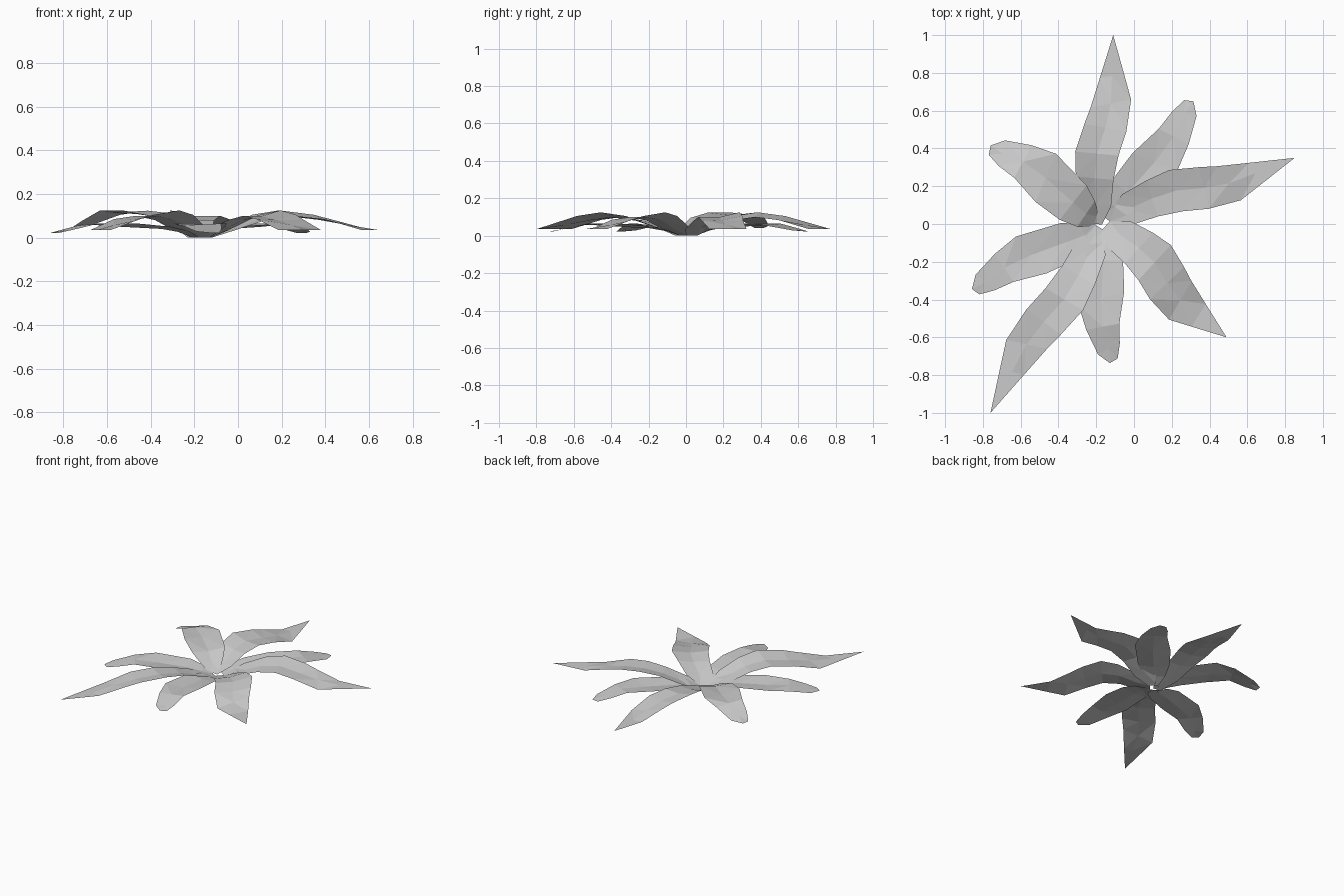
import bpy
import bmesh
from mathutils import Vector

cube = bpy.data.objects.get("Cube")
if cube:
    bpy.data.objects.remove(cube, do_unlink=True)

grey = bpy.data.materials.new("leaf_grey")
grey.use_nodes = True
colour = (0.6, 0.6, 0.6, 1)
grey.diffuse_color = colour
shader = next(n for n in grey.node_tree.nodes if n.type == "BSDF_PRINCIPLED")
shader.inputs["Base Color"].default_value = colour
shader.inputs["Roughness"].default_value = 0.9

# Each station: left (along, out, height), right (along, out, height)
POINTED = [
    ((0, .03, 0), (0, .03, 0)),
    ((.10, .10, .05), (.10, .07, .035)),
    ((.24, .13, .105), (.24, .07, .08)),
    ((.37, .145, .125), (.37, .085, .10)),
    ((.52, .11, .105), (.50, .115, .085)),
    ((.61, .085, .08), (.67, .125, .035)),
    ((.77, .05, .035), (.80, .076, .035)),
    ((1, 0, .035), (1, 0, .035)),
]
ROUNDED = [
    ((0, .03, 0), (0, .03, 0)),
    ((.10, .07, .03), (.10, .08, .035)),
    ((.24, .09, .05), (.22, .12, .055)),
    ((.47, .085, .065), (.55, .162, .065)),
    ((.71, .047, .065), (.74, .13, .055)),
    ((.86, .042, .04), (.93, .077, .028)),
    ((.97, .025, .022), (1, .018, .022)),
]


def make_leaf(name, stations, base, tip, width=1.0, lift=1.0):
    """Build a thin creased blade running from base to tip."""
    base, tip = Vector(base), Vector(tip)
    axis = tip - base
    side = Vector((axis.y, -axis.x)).normalized()

    def place(along, out, height):
        p = base + axis * along + side * out * width
        return Vector((p.x, p.y, height * lift))

    bm = bmesh.new()
    rows = []
    for (ul, vl, zl), (ur, vr, zr) in stations:
        left, right = place(ul, -vl, zl), place(ur, vr, zr)
        if vl + vr == 0:
            rows.append([bm.verts.new(left)] * 3)
            continue
        mid = (left + right) / 2
        if 0 < ul < 0.6:
            mid.z -= 0.06 * (vl + vr)
        rows.append([bm.verts.new(p) for p in (left, mid, right)])
    for a, b in zip(rows, rows[1:]):
        for i in range(2):
            corners = [a[i], a[i + 1], b[i + 1], b[i]]
            bm.faces.new(list(dict.fromkeys(corners)))
    bmesh.ops.triangulate(bm, faces=bm.faces[:])
    for face in bm.faces:
        face.normal_update()
        if face.normal.z < 0:
            face.normal_flip()
    mesh = bpy.data.meshes.new(name)
    bm.to_mesh(mesh)
    bm.free()
    mesh.materials.append(grey)
    bpy.context.collection.objects.link(bpy.data.objects.new(name, mesh))


# Long pointed leaves
make_leaf("pointed_leaf_back", POINTED, (-.2, 0), (-.11, 1))
make_leaf("pointed_leaf_left", POINTED, (-.13, .03), (.85, .35))
make_leaf("pointed_leaf_front_left", POINTED, (-.15, -.01), (.49, -.6), 1.1)
make_leaf("pointed_leaf_front_right", POINTED, (-.18, -.02), (-.76, -1))

# Short rounded leaves
make_leaf("rounded_leaf_back_left", ROUNDED, (-.15, .03), (.3, .66))
make_leaf("rounded_leaf_back_right", ROUNDED, (-.2, .01), (-.77, .40), 1.1, 1.9)
make_leaf("rounded_leaf_right", ROUNDED, (-.19, -.03), (-.85, -.36))
make_leaf("rounded_leaf_front", ROUNDED, (-.16, -.03), (-.11, -.735))
